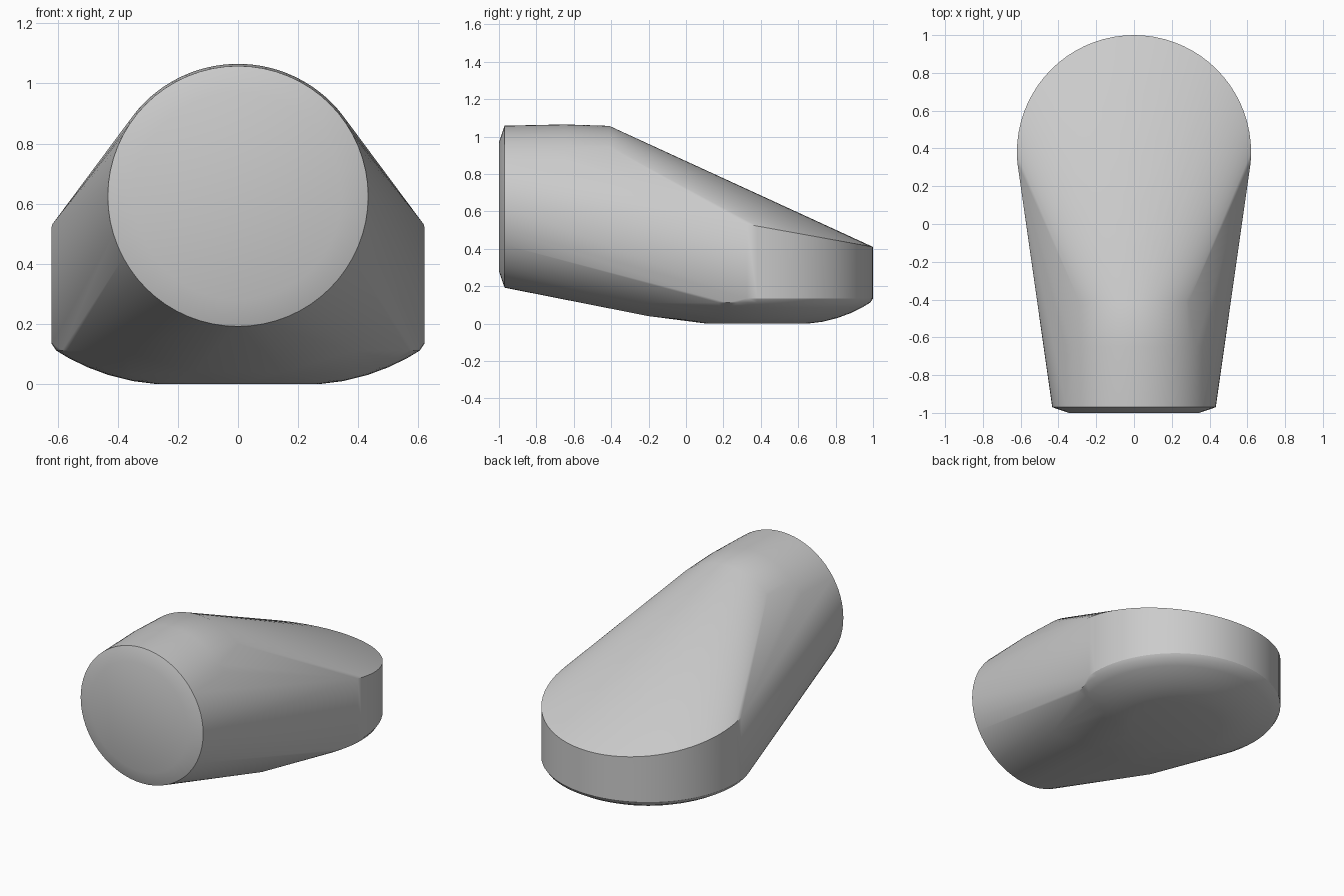
import bpy, bmesh, math

if "Cube" in bpy.data.objects:
    bpy.data.objects.remove(bpy.data.objects["Cube"])

def ring_xz(y, r, zc=0.625, a0=0, a1=360, n=64):
    """Upright arc facing -y."""
    steps = [math.radians(a0 + (a1 - a0) * i / n) for i in range(n + 1)]
    return [(r * math.cos(a), y, zc + r * math.sin(a)) for a in steps]

def ring_xy(r, height, yc=0.38, n=72):
    """Flat circle whose height may follow y."""
    pts = []
    for i in range(n):
        a = 2 * math.pi * i / n
        x, y = r * math.cos(a), yc + r * math.sin(a)
        pts.append((x, y, height(y)))
    return pts

# Round front end with a shallow chamfered cap
points = ring_xz(-1.0, 0.345) + ring_xz(-0.97, 0.433)
# Slightly crowned upper barrel, ending where the top starts to slope
points += ring_xz(-0.65, 0.44, a0=35, a1=145, n=32)
points += ring_xz(-0.41, 0.432, a0=48, a1=132, n=32)
# Rounded back: tilted upper rim, over the rear part only
points += [p for p in ring_xy(0.62, lambda y: 0.41 + 0.18 * (1 - y)) if p[1] > 0.30]
# Bowl-shaped underside
points += [p for p in ring_xy(0.62, lambda y: 0.135) if p[1] > 0.30]
for r, z in ((0.605, 0.112), (0.56, 0.085), (0.5, 0.056), (0.43, 0.03),
             (0.35, 0.01), (0.27, 0.0)):
    points += ring_xy(r, lambda y, z=z: z)
# Lower corners under the front end
for s in (-1, 1):
    points += [(s * 0.38, -0.30, 0.11), (s * 0.15, -0.20, 0.04)]

# Skin all sections with one convex surface
bm = bmesh.new()
for p in points:
    bm.verts.new(p)
bmesh.ops.remove_doubles(bm, verts=bm.verts, dist=0.0005)
bmesh.ops.convex_hull(bm, input=bm.verts)
bmesh.ops.delete(bm, geom=[v for v in bm.verts if not v.link_faces], context='VERTS')
bmesh.ops.dissolve_limit(bm, angle_limit=math.radians(0.5), verts=bm.verts, edges=bm.edges)
bmesh.ops.recalc_face_normals(bm, faces=bm.faces)
mesh = bpy.data.meshes.new("tapered_body")
bm.to_mesh(mesh)
bm.free()

body = bpy.data.objects.new("tapered_body", mesh)
bpy.context.collection.objects.link(body)
grey = bpy.data.materials.new("light_grey")
grey.diffuse_color = (0.6, 0.6, 0.6, 1)
grey.use_nodes = True
grey.node_tree.nodes["Principled BSDF"].inputs["Base Color"].default_value = grey.diffuse_color
mesh.materials.append(grey)

# Smooth shading that keeps the rims crisp
bpy.context.view_layer.objects.active = body
body.select_set(True)
bpy.ops.object.shade_smooth_by_angle(angle=math.radians(30))
